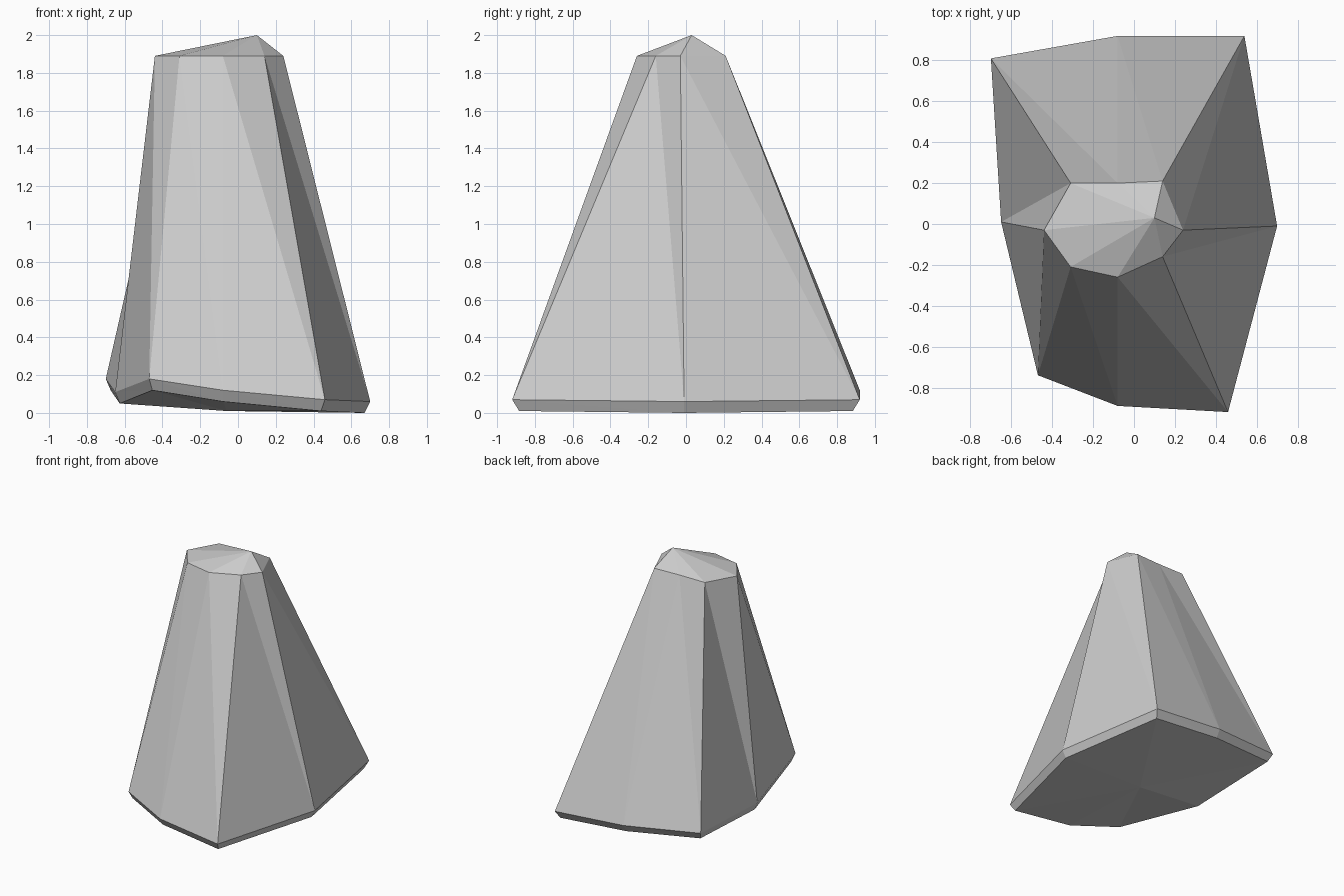
import bpy
import bmesh
from mathutils import Vector

default_cube = bpy.data.objects.get("Cube")
if default_cube:
    bpy.data.objects.remove(default_cube, do_unlink=True)


def make_material(name, colour):
    material = bpy.data.materials.new(name)
    material.use_nodes = True
    material.diffuse_color = colour
    shader = next(n for n in material.node_tree.nodes if n.type == "BSDF_PRINCIPLED")
    shader.inputs["Base Color"].default_value = colour
    shader.inputs["Roughness"].default_value = 0.9
    return material


def bridge(bm, upper, lower):
    """Join two rings with triangles, all split along the same diagonal."""
    count = len(upper)
    for i in range(count):
        j = (i + 1) % count
        bm.faces.new((upper[i], lower[i], lower[j]))
        bm.faces.new((upper[i], lower[j], upper[j]))


def fan(bm, ring, centre):
    """Close a ring with triangles that meet at one point."""
    for i, vert in enumerate(ring):
        bm.faces.new((vert, ring[(i + 1) % len(ring)], centre))


# Rings run counter-clockwise from the left side of the rock
shoulder_height = 1.89
shoulder_outline = [(0.24, -0.03), (0.14, 0.21), (-0.08, 0.2), (-0.31, 0.2),
                    (-0.44, -0.03), (-0.31, -0.21), (-0.08, -0.26), (0.14, -0.16)]
rim_outline = [(0.7, -0.01, 0.06), (0.54, 0.92, 0.07), (-0.08, 0.92, 0.12),
               (-0.7, 0.81, 0.18), (-0.65, 0.01, 0.11), (-0.47, -0.74, 0.18),
               (-0.08, -0.89, 0.12), (0.46, -0.92, 0.07)]
base_centre = Vector((-0.06, 0, 0.01))
base_inset = 0.96
rim_drop = Vector((0, 0, 0.06))

bm = bmesh.new()
shoulder = [bm.verts.new((x, y, shoulder_height)) for x, y in shoulder_outline]
rim = [bm.verts.new(point) for point in rim_outline]

# The underside outline is the rim, pulled in and lowered
underside = []
for vert in rim:
    point = base_centre.lerp(vert.co, base_inset)
    point.z = vert.co.z - rim_drop.z
    underside.append(bm.verts.new(point))

# Sloping sides, narrow chamfer, pointed cap and underside
bridge(bm, shoulder, rim)
bridge(bm, rim, underside)
fan(bm, shoulder, bm.verts.new((0.1, 0.03, 2)))
fan(bm, underside, bm.verts.new(base_centre))
bmesh.ops.recalc_face_normals(bm, faces=bm.faces)

mesh = bpy.data.meshes.new("rock_spire")
bm.to_mesh(mesh)
bm.free()
mesh.materials.append(make_material("stone grey", (0.6, 0.6, 0.6, 1)))
rock = bpy.data.objects.new("rock_spire", mesh)
bpy.context.collection.objects.link(rock)
